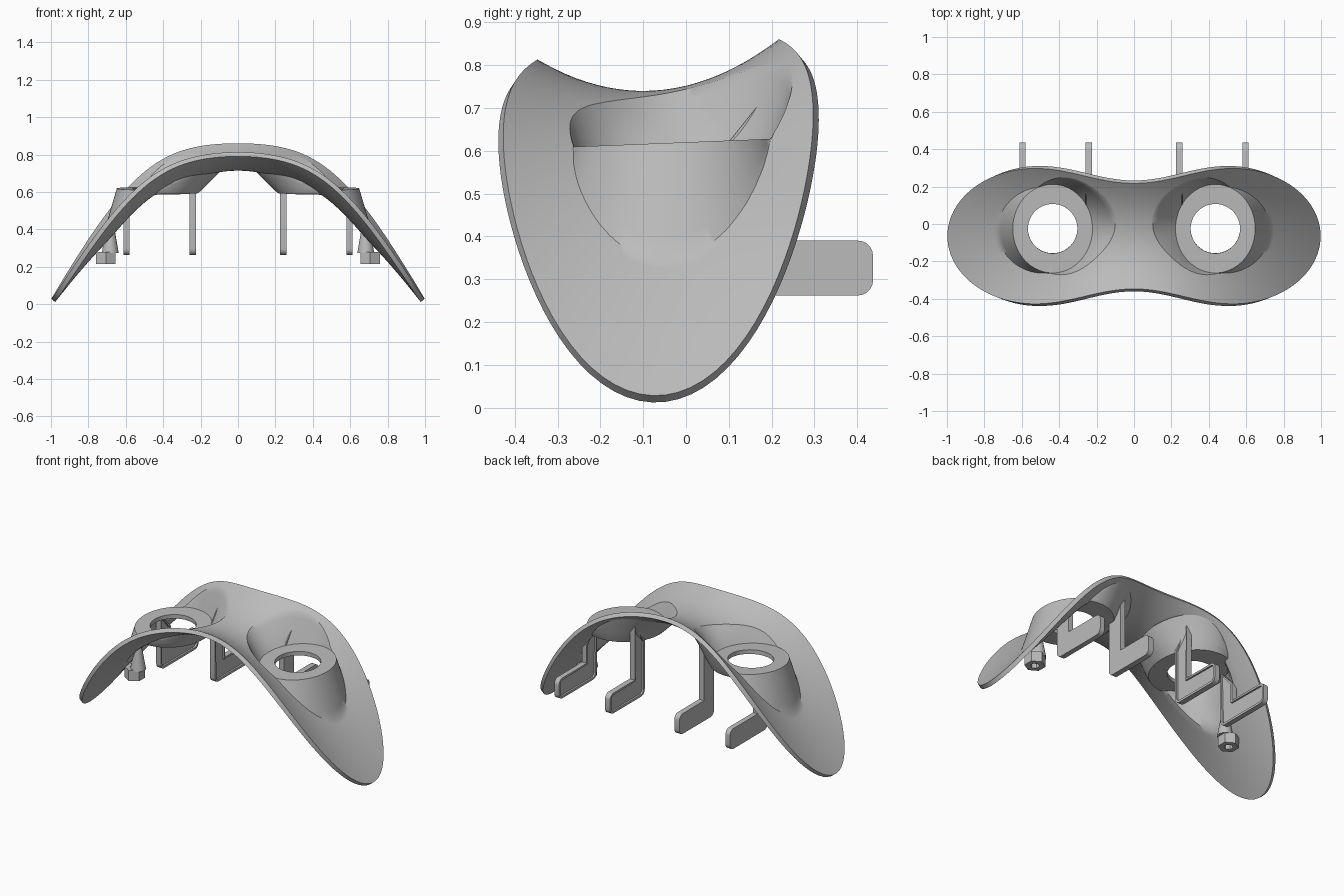
import bpy, bmesh, math
from mathutils import Vector

cube = bpy.data.objects.get("Cube")
if cube:
    bpy.data.objects.remove(cube, do_unlink=True)

grey = bpy.data.materials.new("light_grey")
grey.use_nodes = True
grey.diffuse_color = (0.5, 0.5, 0.5, 1)
grey.node_tree.nodes["Principled BSDF"].inputs["Base Color"].default_value = (0.5, 0.5, 0.5, 1)

EYE_X, EYE_Y = 0.435, -0.025
HOLE_R, RIM_R, RIM_SQUASH = 0.132, 0.213, 0.9
MID_Y, TIP_X = -0.065, 0.998


def half_width(x):
    """Half the depth of the mask outline at a given x."""
    if x < 0.53:
        return 0.322 - 0.04 * math.cos(math.pi * x / 0.53)
    t = (x - 0.53) / (TIP_X - 0.53)
    return 0.362 * math.sqrt(max(0, 1 - t * t))


def saddle(x, y):
    sweep = (1.2 - 0.7 * x**2) * (y + 0.1)**2
    return 0.74 - 0.79 * x**2 + 0.075 * x**4 + sweep


def surface(x, y):
    """Saddle blended with flat eye rim: steep wall outside, funnel inside."""
    dx, dy = x - EYE_X, y - EYE_Y
    d = max(0, math.hypot(dx, RIM_SQUASH * dy) - RIM_R)
    funnel = 1 + 2.5 * dy**2 / (dx**2 + dy**2)
    rim = 0.62 + 0.04 * y
    return min(max(saddle(x, y), rim - 3.4 * d), rim + funnel * d)


def finish(name, bm, modifiers):
    mesh = bpy.data.meshes.new(name)
    bm.to_mesh(mesh)
    bm.free()
    mesh.materials.append(grey)
    ob = bpy.data.objects.new(name, mesh)
    bpy.context.collection.objects.link(ob)
    for o in bpy.context.selected_objects:
        o.select_set(False)
    ob.select_set(True)
    bpy.context.view_layer.objects.active = ob
    for kind, settings in modifiers:
        mod = ob.modifiers.new(kind.title(), kind)
        for key, value in settings.items():
            setattr(mod, key, value)
        bpy.ops.object.modifier_apply(modifier=mod.name)
    bpy.ops.object.shade_smooth_by_angle(angle=math.radians(35))


def recess(bm, faces, margin, push):
    """Inset the faces and push them in with straight walls."""
    bmesh.ops.inset_region(bm, faces=faces, thickness=margin, depth=0)
    bmesh.ops.inset_region(bm, faces=faces, thickness=0.001, depth=0)
    verts = list({v for f in faces for v in f.verts})
    bmesh.ops.translate(bm, verts=verts, vec=Vector(push))


# Mask shell: half is a polar patch around one eye hole
def edge_radius(c, s):
    lo, hi = 0.2, 1.0
    for _ in range(40):
        r = (lo + hi) / 2
        x, y = EYE_X + r * c, EYE_Y + r * s
        inside = 0 < x < TIP_X and abs(y - MID_Y) < half_width(x)
        lo, hi = (r, hi) if inside else (lo, r)
    return lo


def blend_radius(c, s, start, limit):
    """Radius where the eye rim wall meets the saddle."""
    r = start + 0.004
    while r < limit:
        x, y = EYE_X + r * c, EYE_Y + r * s
        if abs(surface(x, y) - saddle(x, y)) < 1e-6:
            break
        r += 0.001
    return r


w0 = half_width(0)
a_low = math.atan2(MID_Y - w0 - EYE_Y, -EYE_X)
a_high = math.atan2(MID_Y + w0 - EYE_Y, -EYE_X)
angles = [a_low + (a_high - a_low) * i / 96 for i in range(96)]
angles += [a_high + (a_low + 2 * math.pi - a_high) * i / 24 for i in range(24)]

bm = bmesh.new()
columns = []
for a in angles:
    c, s = math.cos(a), math.sin(a)
    rim = RIM_R / math.hypot(c, RIM_SQUASH * s)
    outer = edge_radius(c, s)
    blend = blend_radius(c, s, rim, outer - 0.01)
    radii = [HOLE_R, (HOLE_R + rim) / 2]
    radii += [rim + (blend - rim) * i / 5 for i in range(5)]
    radii += [blend + (outer - blend) * i / 14 for i in range(15)]
    column = []
    for r in radii:
        x, y = EYE_X + r * c, EYE_Y + r * s
        column.append(bm.verts.new((x if x > 0.001 else 0, y, surface(x, y))))
    columns.append(column)
for i, col in enumerate(columns):
    nxt = columns[(i + 1) % len(columns)]
    for j in range(len(col) - 1):
        bm.faces.new((col[j], col[j + 1], nxt[j + 1], nxt[j]))
finish("mask_shell", bm, [
    ("MIRROR", {"merge_threshold": 0.002}),
    ("SOLIDIFY", {"thickness": 0.026, "offset": -1}),
])


# Strap hooks: L-shaped plates with a recessed inward face
def hook(name, x, thick, front):
    low, shelf, back, stem = 0.262, 0.39, 0.437, front + 0.1
    outside = x + thick / 2
    profile = [(front, surface(outside, front) - 0.015), (front, low),
               (back, low), (back, shelf), (stem, shelf),
               (stem, surface(outside, stem) - 0.015)]
    bm = bmesh.new()
    verts = [bm.verts.new((outside, y, z)) for y, z in profile]
    bm.faces.new(verts)
    bmesh.ops.bevel(bm, geom=verts[1:4], offset=0.035, segments=5,
                    profile=0.5, affect='VERTICES')
    ext = bmesh.ops.extrude_face_region(bm, geom=bm.faces[:])
    moved = [g for g in ext["geom"] if isinstance(g, bmesh.types.BMVert)]
    bmesh.ops.translate(bm, verts=moved, vec=Vector((-thick, 0, 0)))
    bmesh.ops.recalc_face_normals(bm, faces=bm.faces[:])
    inward = [f for f in bm.faces if f.normal.x < -0.9]
    recess(bm, inward, 0.014, (0.01, 0, 0))
    finish(name, bm, [("MIRROR", {})])


hook("inner_strap_hooks", 0.242, 0.035, 0.09)
hook("outer_strap_hooks", 0.597, 0.032, 0.06)


# Fixing posts: hexagonal end with a socket, on a tapered neck
def post_part(name, x, sides, r_low, r_high, z_low, z_high, socket):
    bm = bmesh.new()
    bmesh.ops.create_cone(bm, cap_ends=True, segments=sides, radius1=r_low,
                          radius2=r_high, depth=z_high - z_low)
    bmesh.ops.translate(bm, verts=bm.verts[:],
                        vec=Vector((x, -0.02, (z_low + z_high) / 2)))
    if socket:
        base = [f for f in bm.faces if f.normal.z < -0.9]
        recess(bm, base, 0.033, (0, 0, 0.04))
    finish(name, bm, [("MIRROR", {})])


post_part("post_hex_ends", 0.707, 6, 0.06, 0.06, 0.215, 0.28, True)
post_part("post_necks", 0.683, 24, 0.045, 0.02, 0.275, 0.42, False)
